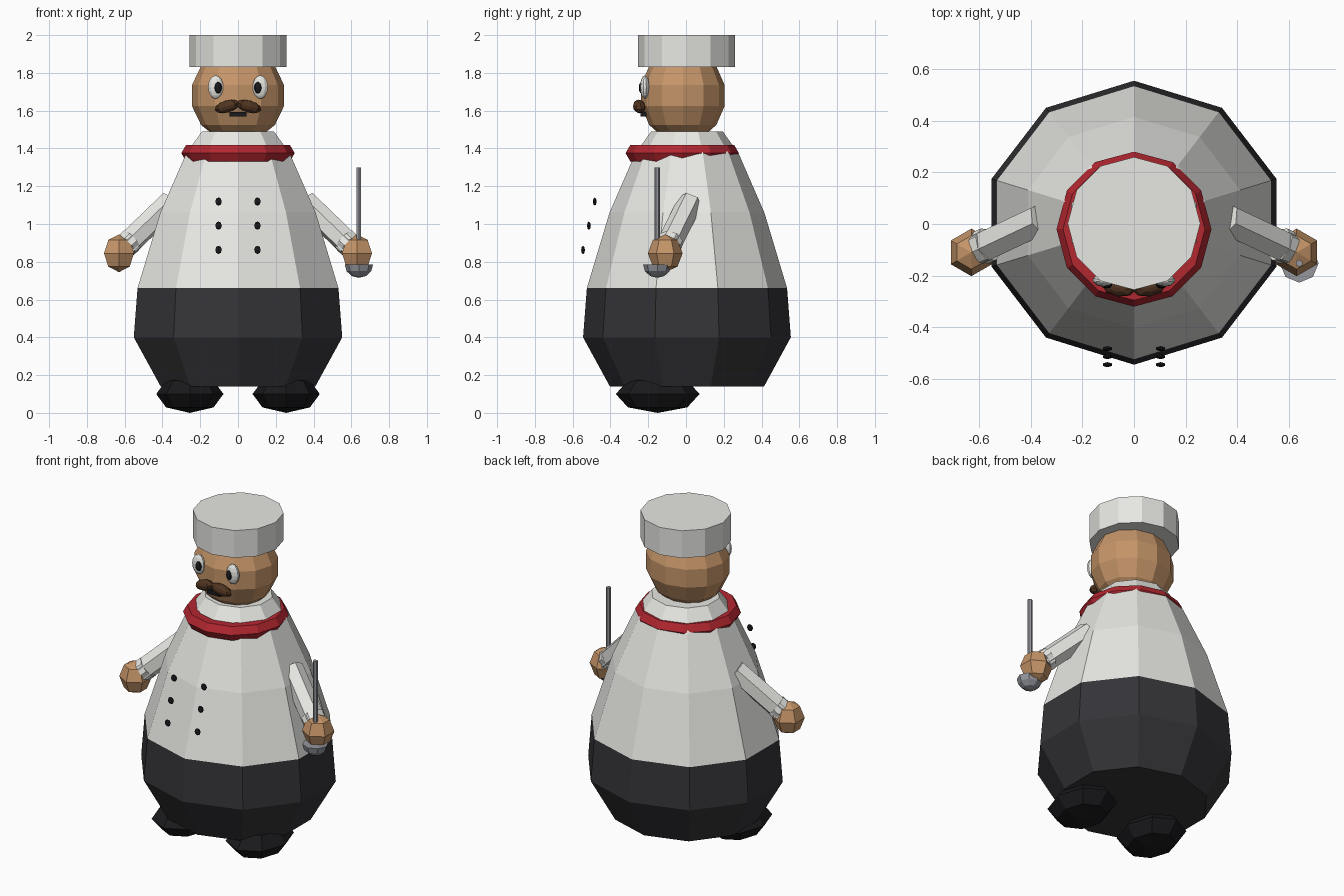
import bpy, bmesh
from math import pi, cos, sin, radians
from mathutils import Vector

if "Cube" in bpy.data.objects:
    bpy.data.objects.remove(bpy.data.objects["Cube"])

def mat(name, r, g, b):
    m = bpy.data.materials.new(name)
    m.diffuse_color = (r, g, b, 1)
    m.use_nodes = True
    m.node_tree.nodes["Principled BSDF"].inputs["Base Color"].default_value = m.diffuse_color
    return m

WHITE = mat("white", .8, .8, .77)
DARK = mat("charcoal", .035, .035, .04)
BLACK = mat("black", .01, .01, .012)
SKIN = mat("skin", .56, .3, .14)
RED = mat("red", .45, .02, .03)
BROWN = mat("brown", .08, .035, .015)
METAL = mat("metal", .3, .31, .34)

def finish(name, m):
    o = bpy.context.object
    o.name = name
    o.data.materials.append(m)
    return o

def ball(name, loc, size, m, seg=8, rings=4, rot=(0, 0, 0)):
    bpy.ops.mesh.primitive_uv_sphere_add(segments=seg, ring_count=rings, radius=1, location=loc, rotation=rot)
    o = finish(name, m)
    o.scale = size
    return o

def rod(name, a, b, r, m, sides=6):
    a, b = Vector(a), Vector(b)
    d = b - a
    bpy.ops.mesh.primitive_cylinder_add(vertices=sides, radius=r, depth=d.length, location=(a + b) / 2,
                                        rotation=d.to_track_quat('Z', 'Y').to_euler())
    return finish(name, m)

def lathe(name, profile, m, sides=10, sx=1.055, cy=.005):
    """Capped stack of oval rings from (radius, z) pairs."""
    bm = bmesh.new()
    rings = []
    for r, z in profile:
        angs = [pi / 2 + 2 * pi * i / sides for i in range(sides)]
        rings.append([bm.verts.new((r * sx * cos(a), cy + r * sin(a), z)) for a in angs])
    for lo, hi in zip(rings, rings[1:]):
        for i in range(sides):
            j = (i + 1) % sides
            bm.faces.new((lo[i], lo[j], hi[j], hi[i]))
    bm.faces.new(rings[0][::-1])
    bm.faces.new(rings[-1])
    me = bpy.data.meshes.new(name)
    bm.to_mesh(me)
    bm.free()
    o = bpy.data.objects.new(name, me)
    bpy.context.collection.objects.link(o)
    me.materials.append(m)
    return o

# Body
lathe("trousers", [(.408, .14), (.55, .4), (.53, .66)], DARK)
lathe("jacket", [(.53, .66), (.41, 1.06), (.275, 1.37), (.19, 1.49)], WHITE)

# Neckerchief
bpy.ops.mesh.primitive_torus_add(major_segments=12, minor_segments=6, major_radius=.25,
                                 minor_radius=.05, location=(0, -.02, 1.375))
finish("neckerchief", RED)

# Head, hat and mouth
ball("head", (0, -.017, 1.68), (.25, .227, .25), SKIN, 12, 7)
lathe("hat", [(.257, 1.83), (.257, 2.0)], WHITE, 12, 1, .002)
bpy.ops.mesh.primitive_cube_add(size=1, location=(0, -.225, 1.582))
finish("mouth", BLACK).scale = (.09, .03, .024)

for s, side in ((-1, "left"), (1, "right")):
    # Face
    ball(side + "_eye", (s * .118, -.218, 1.725), (.042, .025, .062), WHITE, 10, 8)
    ball(side + "_pupil", (s * .106, -.236, 1.722), (.022, .014, .031), BLACK, 8, 6)
    ball(side + "_moustache", (s * .058, -.247, 1.622), (.068, .034, .032), BROWN, 8, 6,
         (0, s * radians(16), s * radians(8)))

    # Jacket buttons
    for i in range(3):
        ball(f"{side}_button_{i}", (s * .103, -.545 + .031 * i, .863 + .128 * i), (.02, .01, .022), BLACK, 6, 4)

    # Arm, cuff and hand
    top, wrist = Vector((s * .355, .02, 1.115)), Vector((s * .63, -.11, .85))
    rod(side + "_arm", top, wrist, .066, WHITE)
    rod(side + "_cuff", top.lerp(wrist, .76), top.lerp(wrist, .86), .068, WHITE, 8)
    ball(side + "_hand", (s * .63, -.11, .845), (.092, .092, .1), SKIN, 6, 4)

    # Shoe
    ball(side + "_shoe", (s * .255, -.15, .1), (.178, .222, .1), BLACK, 8, 4)

# Ladle
rod("ladle_handle", (.64, -.152, .76), (.64, -.152, 1.3), .014, METAL, 6)
bowl = ball("ladle_bowl", (.64, -.152, .785), (.075, .075, .07), METAL, 8, 6)
bm = bmesh.new()
bm.from_mesh(bowl.data)
cut = bmesh.ops.bisect_plane(bm, geom=bm.verts[:] + bm.edges[:] + bm.faces[:], plane_co=(0, 0, 0),
                             plane_no=(0, 0, 1), clear_outer=True)
bmesh.ops.holes_fill(bm, edges=[e for e in bm.edges if e.is_boundary])
bm.to_mesh(bowl.data)
bm.free()
